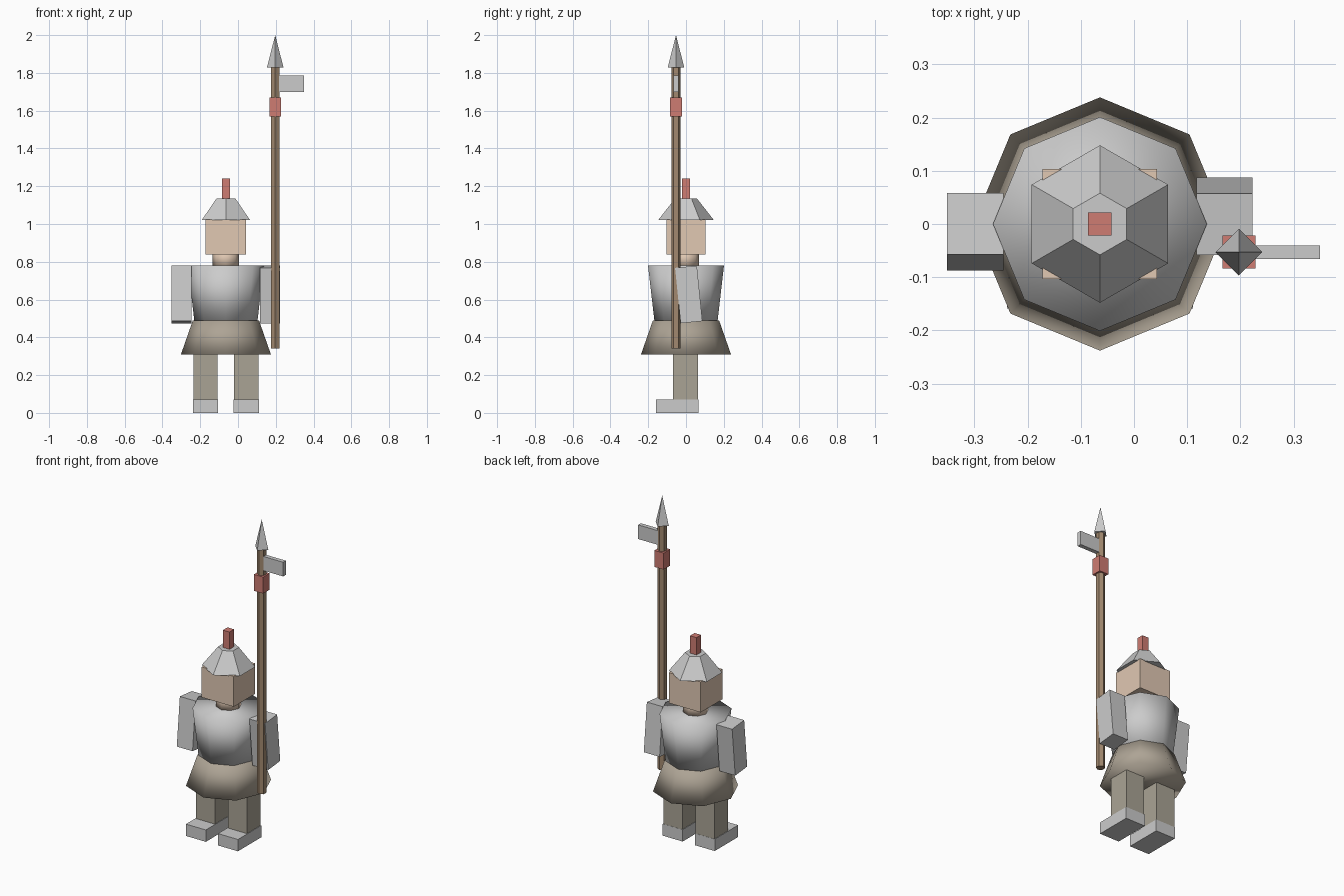
import bpy

if "Cube" in bpy.data.objects:
    bpy.data.objects.remove(bpy.data.objects["Cube"])

CX = -0.064  # body axis


def material(name, rgb):
    m = bpy.data.materials.new(name)
    m.diffuse_color = (*rgb, 1)
    m.use_nodes = True
    m.node_tree.nodes["Principled BSDF"].inputs["Base Color"].default_value = m.diffuse_color
    return m


skin = material("skin", (0.75, 0.58, 0.45))
cloth = material("cloth", (0.42, 0.37, 0.30))
trousers = material("trousers", (0.40, 0.37, 0.30))
wood = material("wood", (0.36, 0.25, 0.16))
red = material("red", (0.62, 0.20, 0.17))


def finish(name, mat):
    ob = bpy.context.object
    ob.name = name
    if mat:
        ob.data.materials.append(mat)
    return ob


def box(name, centre, size, mat=None, tilt=0.0):
    bpy.ops.mesh.primitive_cube_add(size=1, location=centre, rotation=(tilt, 0, 0))
    bpy.context.object.scale = size
    return finish(name, mat)


def cone(name, x, y, z0, z1, r0, r1, sides, mat=None, smooth=False):
    bpy.ops.mesh.primitive_cone_add(vertices=sides, radius1=r0, radius2=r1,
                                    depth=z1 - z0, location=(x, y, (z0 + z1) / 2))
    if smooth:
        bpy.ops.object.shade_smooth()
    return finish(name, mat)


# Body
cone("tunic_skirt", CX, 0, 0.31, 0.49, 0.238, 0.175, 8, cloth, True)
cone("torso", CX, 0, 0.485, 0.78, 0.167, 0.201, 8, None, True)
cone("neck", CX, 0, 0.77, 0.86, 0.07, 0.07, 8, skin, True)
box("head", (CX, 0, 0.932), (0.215, 0.207, 0.185), skin)

# Helmet
cone("helmet", CX, 0, 1.02, 1.135, 0.148, 0.058, 6)
box("plume", (CX, 0, 1.182), (0.044, 0.044, 0.116), red)

# Limbs: arms swing in opposite directions
for side, s in (("left", -1), ("right", 1)):
    box(side + "_arm", (CX + s * 0.234, s * 0.0145, 0.627),
        (0.106, 0.116, 0.295), None, s * 0.1)
    box(side + "_leg", (CX + s * 0.108, -0.002, 0.205), (0.128, 0.132, 0.27), trousers)
    box(side + "_boot", (CX + s * 0.108, -0.047, 0.036), (0.134, 0.224, 0.072))

# Polearm
PX, PY = 0.197, -0.053
cone("pole", PX, PY, 0.34, 1.83, 0.025, 0.025, 6, wood)
box("pole_binding", (PX, PY, 1.62), (0.062, 0.062, 0.1), red)
cone("spear_point", PX, PY, 1.828, 2.0, 0.044, 0, 4)
box("side_blade", (0.283, PY, 1.743), (0.134, 0.026, 0.086))
